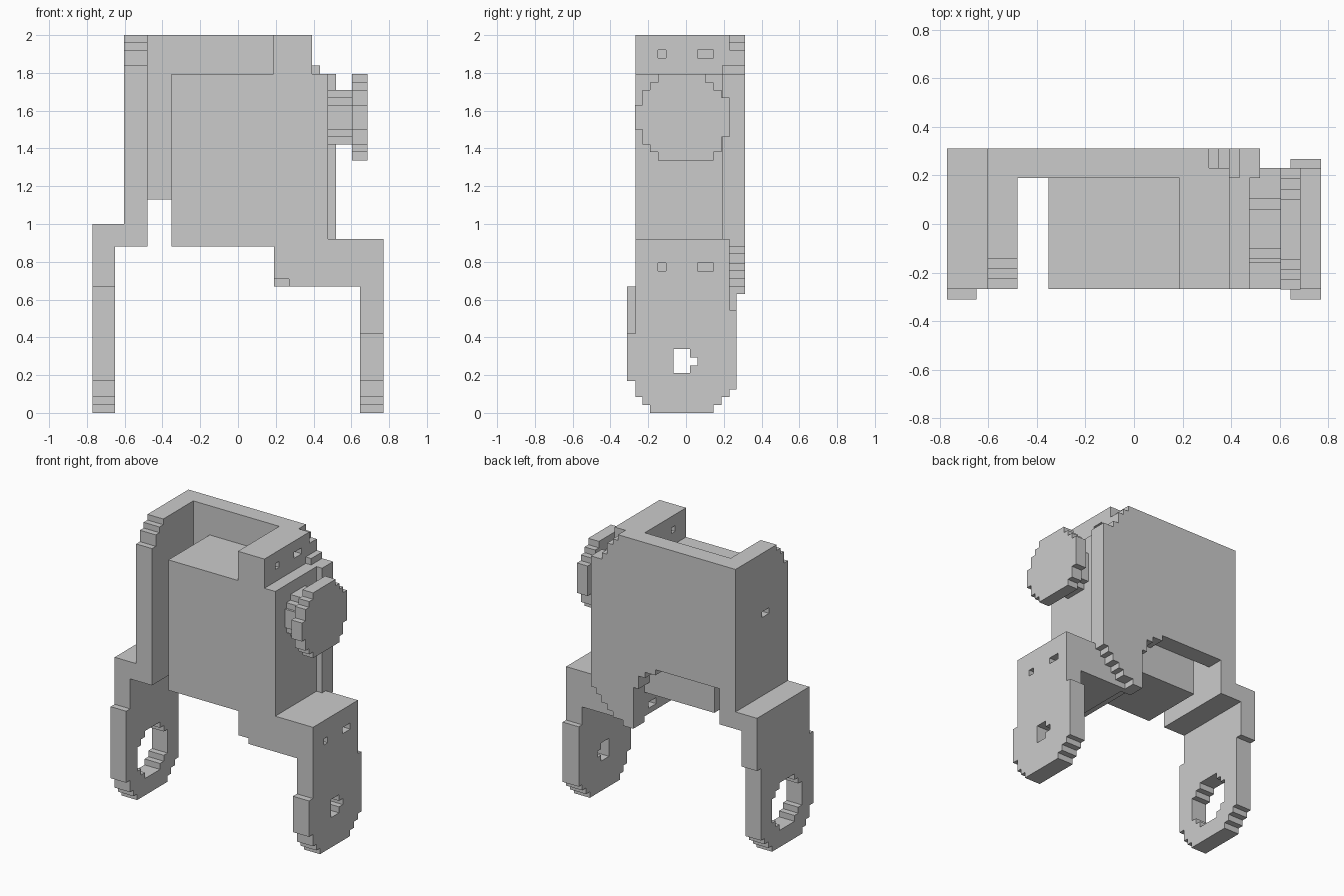
import bpy, bmesh, math

if "Cube" in bpy.data.objects:
    bpy.data.objects.remove(bpy.data.objects["Cube"])

AXES = {'x': lambda a, b, d: (d, a, b), 'y': lambda a, b, d: (a, d, b)}


def prism(name, profile, axis, lo, hi):
    """Extrude a (horizontal, z) profile along x or y."""
    bm = bmesh.new()
    at = AXES[axis]
    face = bm.faces.new([bm.verts.new(at(a, b, lo)) for a, b in profile])
    new = bmesh.ops.extrude_face_region(bm, geom=[face])['geom']
    shift = at(0, 0, hi - lo)
    bmesh.ops.translate(bm, vec=shift,
                        verts=[v for v in new if isinstance(v, bmesh.types.BMVert)])
    bmesh.ops.recalc_face_normals(bm, faces=bm.faces)
    mesh = bpy.data.meshes.new(name)
    bm.to_mesh(mesh)
    bm.free()
    obj = bpy.data.objects.new(name, mesh)
    bpy.context.collection.objects.link(obj)
    return obj


def rows(z, spans):
    """Outline of stacked rows (top z, left, right), giving stepped edges."""
    left, right = [], []
    for top, a, b in spans:
        left += [(a, z), (a, top)]
        right += [(b, z), (b, top)]
        z = top
    pts = right + left[::-1]
    out = []
    for i, p in enumerate(pts):
        q, n = pts[i - 1], pts[(i + 1) % len(pts)]
        straight = (q[0] == p[0] == n[0]) or (q[1] == p[1] == n[1])
        if not straight:
            out.append(p)
    return out


def rect(a0, a1, z0, z1):
    return [(a0, z0), (a1, z0), (a1, z1), (a0, z1)]


def cut(obj, profile, lo, hi):
    """Cut a hole running along x."""
    cutter = prism("cutter", profile, 'x', lo, hi)
    cutter.hide_render = True
    mod = obj.modifiers.new("hole", 'BOOLEAN')
    mod.operation, mod.solver, mod.object = 'DIFFERENCE', 'EXACT', cutter
    bpy.context.view_layer.objects.active = obj
    bpy.ops.object.modifier_apply(modifier=mod.name)
    bpy.data.objects.remove(cutter)


# Motor body with upper block and lower right arm
arm = [(.19, .88), (.19, .71), (.27, .71), (.27, .67), (.645, .67), (.645, .92)]
body = prism("motor_body", [(-.353, .88)] + arm + [
    (.477, .92), (.477, 1.795), (.393, 1.795), (.393, 2), (.187, 2),
    (.187, 1.795), (-.353, 1.795)], 'y', -.268, .19)

# Back wall: inner layer joins the arm, outer layer has rounded corners
arch = [(-.48, 1.13), (.02, 1.13), (.02, 1.09), (.10, 1.09), (.10, 1.05),
        (.15, 1.05), (.15, .96), (.19, .96)]
prism("back_wall_inner", arch + [
    (.19, .67), (.645, .67), (.645, .92), (.52, .92), (.52, 1.795), (.435, 1.795),
    (.435, 1.84), (.393, 1.84), (.393, 2), (-.48, 2)], 'y', .19, .23)
prism("back_wall_outer", arch + [
    (.19, .67), (.27, .67), (.27, .71), (.35, .71), (.35, .75), (.39, .75),
    (.39, .79), (.44, .79), (.44, .84), (.48, .84), (.48, .88), (.52, .88),
    (.52, 1.795), (.435, 1.795), (.435, 1.84), (.393, 1.84), (.393, 1.92),
    (.35, 1.92), (.35, 1.96), (.31, 1.96), (.31, 2), (-.48, 2)], 'y', .23, .312)

# Left wall with stepped front top corner and pivot hole
left_wall = prism("left_wall", rows(.88, [
    (1.84, -.268, .312), (1.92, -.226, .312), (1.96, -.185, .312),
    (2, -.143, .312)]), 'x', -.603, -.48)
cut(left_wall, rect(-.06, .02, 1.55, 1.59), -.7, -.4)
prism("left_arm", rect(-.268, .312, .88, 1), 'x', -.65, -.603)

# Legs share a rounded foot
foot = [(.042, -.19, .145), (.085, -.23, .187), (.125, -.268, .23), (.168, -.268, .268)]
left_leg = prism("left_leg", rows(0, foot + [
    (.63, -.312, .268), (.67, -.312, .312), (1, -.268, .312)]), 'x', -.77, -.65)
right_leg = prism("right_leg", rows(0, foot + [
    (.42, -.312, .268), (.545, -.268, .268), (.92, -.268, .23)]), 'x', .645, .77)

# Round socket in the left leg, keyed hole in the right leg
step, cy, cz = 1 / 24, -.02, .285
ring = []
for i in range(-4, 4):
    half = round(math.sqrt(.178 ** 2 - ((i + .5) * step) ** 2) / step) * step
    ring.append((cz + (i + 1) * step, cy - half, cy + half))
cut(left_leg, rows(cz - 4 * step, ring), -.8, -.6)
cut(right_leg, rows(.21, [(.252, -.067, .02), (.294, -.067, .062), (.337, -.067, .02)]), .6, .8)

# Screw holes through the upper block and lower arm
for y0, y1 in ((-.147, -.105), (.06, .145)):
    cut(body, rect(y0, y1, 1.88, 1.922), .1, .5)
    cut(body, rect(y0, y1, .75, .793), .1, .9)
    cut(right_leg, rect(y0, y1, .75, .793), .6, .9)

# Output shaft and disc
prism("output_shaft", rows(1.42, [
    (1.46, -.10, .06), (1.5, -.145, .105), (1.63, -.16, .105),
    (1.67, -.145, .105), (1.71, -.10, .06)]), 'x', .477, .603)
prism("output_disc", rows(1.337, [
    (1.38, -.147, .145), (1.42, -.19, .187), (1.46, -.23, .187), (1.5, -.23, .23),
    (1.63, -.27, .23), (1.67, -.23, .23), (1.71, -.23, .187), (1.75, -.19, .145),
    (1.795, -.147, .104)]), 'x', .603, .686)
